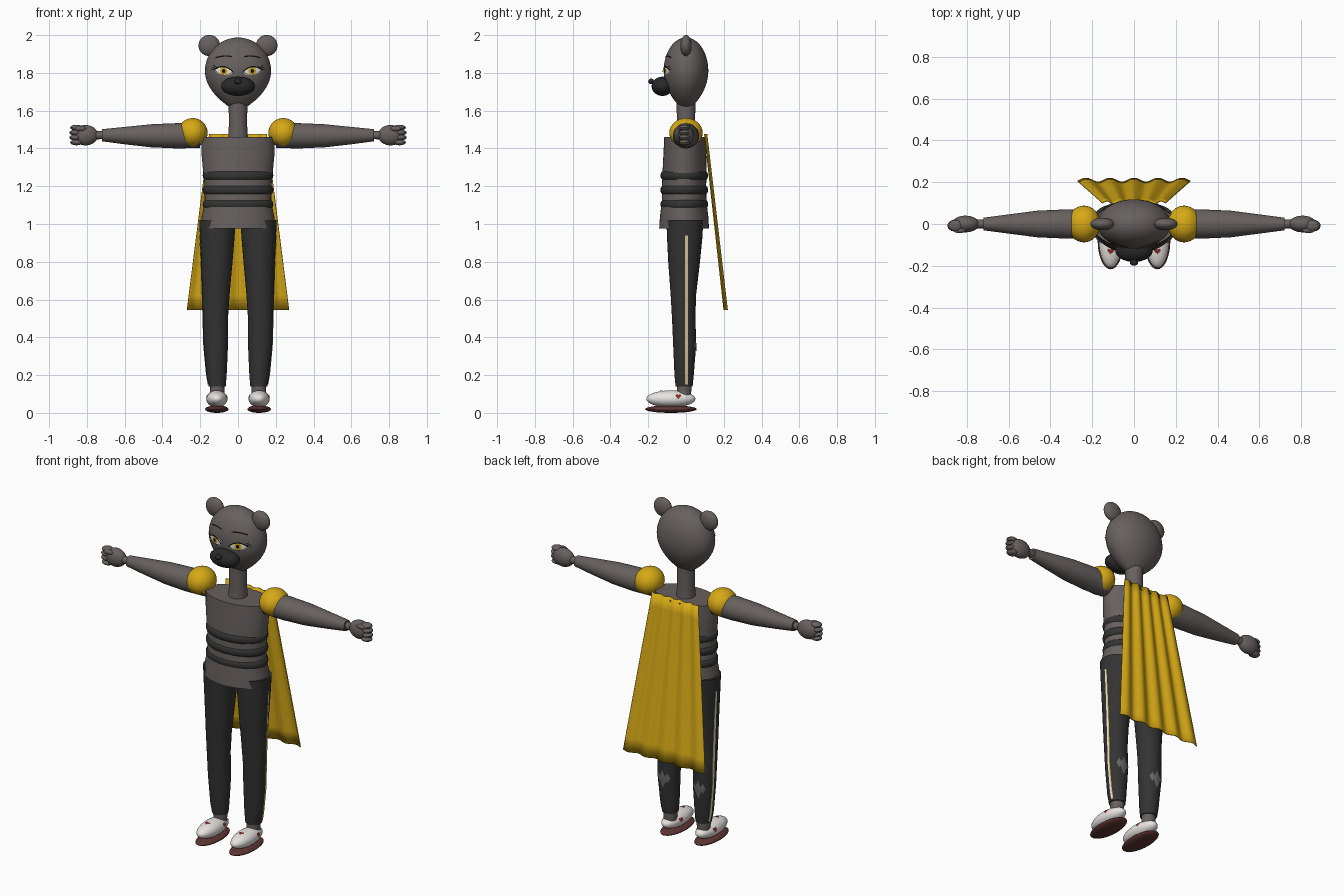
import bpy, bmesh, math
from math import sin, cos, pi
from mathutils import Matrix, Vector
from mathutils.bvhtree import BVHTree

cube = bpy.data.objects.get("Cube")
if cube:
    bpy.data.objects.remove(cube, do_unlink=True)

parts = []


def material(name, r, g, b):
    m = bpy.data.materials.new(name)
    m.use_nodes = True
    m.diffuse_color = (r, g, b, 1)
    bsdf = m.node_tree.nodes["Principled BSDF"]
    bsdf.inputs["Base Color"].default_value = (r, g, b, 1)
    bsdf.inputs["Roughness"].default_value = 0.7
    return m


FUR = material("fur grey", 0.135, 0.118, 0.112)
DARK = material("charcoal cloth", 0.033, 0.033, 0.033)
MUZZLE = material("muzzle black", 0.022, 0.022, 0.022)
GOLD = material("gold", 0.68, 0.40, 0.008)
WHITE = material("white", 0.83, 0.80, 0.78)
SOLE = material("sole maroon", 0.11, 0.035, 0.033)
RED = material("heart red", 0.22, 0.03, 0.025)
BLACK = material("line black", 0.004, 0.004, 0.004)
PATCH = material("patch grey", 0.14, 0.14, 0.14)


def finish(name, bm, mat):
    me = bpy.data.meshes.new(name)
    bm.to_mesh(me)
    bm.free()
    me.materials.append(mat)
    ob = bpy.data.objects.new(name, me)
    bpy.context.collection.objects.link(ob)
    parts.append(ob)
    return ob


def bridge(bm, rows, closed):
    n = len(rows[0])
    for a, b in zip(rows, rows[1:]):
        for i in range(n if closed else n - 1):
            j = (i + 1) % n
            bm.faces.new((a[i], a[j], b[j], b[i]))


def loft(name, rings, mat, along="z", sides=32):
    """Capped elliptical sections: (position, centre a, centre b, radius a, radius b)."""
    bm = bmesh.new()
    rows = []
    for t, ca, cb, ra, rb in rings:
        row = []
        for i in range(sides):
            ang = 2 * pi * i / sides
            a, b = ca + ra * cos(ang), cb + rb * sin(ang)
            row.append(bm.verts.new((a, b, t) if along == "z" else (t, a, b)))
        rows.append(row)
    bridge(bm, rows, True)
    bm.faces.new(rows[0])
    bm.faces.new(rows[-1])
    bmesh.ops.recalc_face_normals(bm, faces=bm.faces)
    return finish(name, bm, mat)


def ball(name, centre, radii, mat, seg=32):
    bm = bmesh.new()
    bmesh.ops.create_uvsphere(bm, u_segments=seg, v_segments=seg // 2, radius=1,
                              matrix=Matrix.Translation(centre) @ Matrix.Diagonal((*radii, 1)))
    return finish(name, bm, mat)


def decal(name, rows, mat, target, direction, lift, closed=False):
    """Thin painted plate: a grid of points dropped onto a target surface."""
    me = target.data
    tree = BVHTree.FromPolygons([v.co for v in me.vertices], [p.vertices[:] for p in me.polygons])
    d = Vector(direction)
    bm = bmesh.new()
    out = []
    for row in rows:
        new = []
        for p in row:
            hit = tree.ray_cast(Vector(p), d)[0]
            if hit is None:
                hit = tree.find_nearest(Vector(p))[0]
            new.append(bm.verts.new(hit - d * lift))
        out.append(new)
    bridge(bm, out, closed)
    if closed:
        bm.faces.new(out[-1])
    bmesh.ops.recalc_face_normals(bm, faces=bm.faces)
    if sum((f.normal.dot(d) for f in bm.faces)) > 0:
        bmesh.ops.reverse_faces(bm, faces=bm.faces)
    return finish(name, bm, mat)


def blob(name, outline, place, mat, target, direction, lift):
    rows = [[place(u * k, v * k) for u, v in outline] for k in (1, 0.7, 0.4, 0.1)]
    return decal(name, rows, mat, target, direction, lift, closed=True)


def stroke(name, path, width, place, mat, target, direction, lift):
    rows = [[place(u, v + w) for u, v in path] for w in (-width / 2, width / 2)]
    return decal(name, rows, mat, target, direction, lift)


def oval(ru, rv, n=20):
    return [(ru * cos(2 * pi * i / n), rv * sin(2 * pi * i / n)) for i in range(n)]


def heart(size, n=20):
    ts = [2 * pi * i / n for i in range(n)]
    return [(size * sin(t) ** 3,
             size * (13 * cos(t) - 5 * cos(2 * t) - 2 * cos(3 * t) - cos(4 * t)) / 16) for t in ts]


# Head: rounded crown, tapered chin
head_rings = []
for i in range(1, 32):
    t = -cos(pi * i / 32)
    if t > 0:
        z, r = 1.81 + 0.177 * t, 0.175 * math.sqrt(1 - t * t)
    else:
        z, r = 1.81 + 0.215 * t, 0.175 * (1 - t * t) ** 0.88
    head_rings.append((z, 0, 0, r, r * 0.675))
head = loft("head", head_rings, FUR, sides=48)
loft("neck", [(1.43, 0, 0, 0.054, 0.054), (1.53, 0, 0, 0.048, 0.048),
              (1.65, 0, 0, 0.05, 0.05)], FUR)
ball("muzzle", (0, -0.125, 1.729), (0.09, 0.057, 0.051), MUZZLE)
ball("nose", (0, -0.185, 1.755), (0.02, 0.015, 0.015), MUZZLE, 16)

# Torso and ribbed bands
loft("torso", [(0.975, 0, -0.01, 0.195, 0.132), (1.04, 0, -0.01, 0.192, 0.128),
               (1.12, 0, -0.01, 0.176, 0.118), (1.2, 0, -0.01, 0.177, 0.117),
               (1.28, 0, -0.008, 0.185, 0.116), (1.38, 0, -0.006, 0.194, 0.113),
               (1.46, 0, -0.005, 0.195, 0.11)], FUR, sides=48)
for k, z in enumerate((1.104, 1.18, 1.256)):
    rings = []
    for i in range(9):
        a = pi * (i / 8 - 0.5)
        rings.append((z + 0.023 * sin(a), 0, -0.009, 0.173 + 0.014 * cos(a), 0.112 + 0.014 * cos(a)))
    loft(f"waist_band_{k + 1}", rings, DARK, sides=48)

# Pleated cape
bm = bmesh.new()
rows = []
for j in range(13):
    v = j / 12
    row = []
    for i in range(81):
        u = i / 40 - 1
        wave = (0.006 + 0.003 * v) * cos(2 * pi * u / 0.426)
        row.append(bm.verts.new((u * (0.152 + 0.118 * v), 0.104 + 0.106 * v + wave, 1.477 - 0.932 * v)))
    rows.append(row)
bridge(bm, rows, False)
bmesh.ops.recalc_face_normals(bm, faces=bm.faces)
cape = finish("cape", bm, GOLD)
solid = cape.modifiers.new("thickness", "SOLIDIFY")
solid.thickness = 0.005
solid.offset = 0

for s, side in ((1, "left"), (-1, "right")):
    # Ear
    ball(f"{side}_ear", (s * 0.152, 0, 1.945), (0.057, 0.03, 0.056), FUR)

    # Eye, brow and lashes
    def face(u, v, cx=0.076, cz=1.81):
        return (s * (cx + u), -0.5, cz + v)

    fwd = (0, 1, 0)
    almond = [(u, v + 0.12 * u) for u, v in oval(0.046, 0.022)]
    blob(f"{side}_eye_white", almond, face, WHITE, head, fwd, 0.002)
    blob(f"{side}_iris", oval(0.02, 0.02), face, GOLD, head, fwd, 0.004)
    blob(f"{side}_pupil", oval(0.009, 0.011), face, BLACK, head, fwd, 0.006)
    lid = [(0.051 * k / 6, 0.023 * (1 - (k / 6) ** 2) + 0.006 * k / 6) for k in range(-6, 7)]
    stroke(f"{side}_upper_lid", lid, 0.007, face, BLACK, head, fwd, 0.007)
    low = [(0.046 * k / 6, -0.021 * (1 - (k / 6) ** 2) + 0.005 * k / 6) for k in range(-6, 7)]
    stroke(f"{side}_lower_lid", low, 0.002, face, BLACK, head, fwd, 0.004)
    brow = [(0.043 * k / 6, 0.073 + 0.006 * (1 - (k / 6) ** 2) - 0.003 * k / 6) for k in range(-6, 7)]
    stroke(f"{side}_brow", brow, 0.007, face, BLACK, head, fwd, 0.005)
    for k in range(3):
        lash = [(0.036 + 0.006 * k, 0.018 - 0.005 * k), (0.056 + 0.005 * k, 0.03 - 0.01 * k)]
        stroke(f"{side}_lash_{k + 1}", lash, 0.004, face, BLACK, head, fwd, 0.009)

    # Shoulder, arm and hand
    ball(f"{side}_shoulder_pad", (s * 0.24, 0, 1.483), (0.079, 0.088, 0.078), GOLD)
    loft(f"{side}_arm", [(s * 0.2, 0, 1.467, 0.066, 0.064), (s * 0.32, 0, 1.467, 0.07, 0.067),
                         (s * 0.46, 0, 1.467, 0.064, 0.061), (s * 0.6, 0, 1.468, 0.046, 0.046),
                         (s * 0.72, 0, 1.47, 0.03, 0.032)], FUR, along="x")
    loft(f"{side}_wrist", [(s * 0.71, 0, 1.47, 0.021, 0.021), (s * 0.78, 0, 1.47, 0.022, 0.022)],
         FUR, along="x")
    ball(f"{side}_palm", (s * 0.807, 0, 1.47), (0.066, 0.04, 0.054), FUR)
    for k in range(4):
        ball(f"{side}_finger_{k + 1}", (s * (0.862 - 0.005 * abs(k - 1.5)), -0.008, 1.51 - 0.026 * k),
             (0.034, 0.028, 0.0155), FUR, 16)
    ball(f"{side}_thumb", (s * 0.835, -0.03, 1.505), (0.03, 0.014, 0.014), FUR, 16)

    # Trouser leg
    leg = loft(f"{side}_trouser_leg",
               [(0.14, s * 0.11, -0.01, 0.045, 0.045), (0.2, s * 0.113, -0.01, 0.053, 0.051),
                (0.36, s * 0.117, -0.007, 0.064, 0.061), (0.5, s * 0.119, -0.012, 0.066, 0.062),
                (0.62, s * 0.117, -0.014, 0.072, 0.067), (0.8, s * 0.112, -0.01, 0.083, 0.084),
                (0.92, s * 0.11, -0.007, 0.091, 0.093), (1.02, s * 0.109, -0.006, 0.096, 0.098)], DARK)

    # Side stripe: white over gold piping
    for nm, half, mat, lift in (("gold_piping", 0.007, GOLD, 0.002), ("white_stripe", 0.005, WHITE, 0.004)):
        rows = [[(s * 0.5, 0.003 + w, 0.15 + 0.79 * k / 24) for k in range(25)] for w in (-half, half)]
        decal(f"{side}_{nm}", rows, mat, leg, (-s, 0, 0), lift)

    # Diamond patches on the calf
    for k, (dx, dz, w, h) in enumerate(((0, 0, 0.024, 0.055), (0.028, 0.01, 0.014, 0.03),
                                        (-0.028, 0.01, 0.014, 0.03))):
        diamond = [(w, 0), (w / 2, h / 2), (0, h), (-w / 2, h / 2),
                   (-w, 0), (-w / 2, -h / 2), (0, -h), (w / 2, -h / 2)]
        blob(f"{side}_calf_patch_{k + 1}", diamond,
             lambda u, v: (s * 0.117 + dx + u, 0.5, 0.35 + dz + v), PATCH, leg, (0, -1, 0), 0.003)

    # Ankle, shoe and sole
    loft(f"{side}_ankle", [(0.09, s * 0.11, -0.01, 0.037, 0.037),
                           (0.15, s * 0.11, -0.01, 0.039, 0.039)], FUR)
    shoe = ball(f"{side}_shoe", (s * 0.112, -0.08, 0.074), (0.056, 0.13, 0.045), WHITE)
    ball(f"{side}_sole", (s * 0.112, -0.08, 0.02), (0.062, 0.137, 0.02), SOLE)
    blob(f"{side}_toe_heart", heart(0.016), lambda u, v: (s * 0.112 + u, -0.13 + v, 0.4),
         RED, shoe, (0, 0, -1), 0.003)
    for k in (1, -1):
        blob(f"{side}_{'outer' if k * s > 0 else 'inner'}_heart", heart(0.015),
             lambda u, v: (s * 0.112 + k * 0.2, -0.04 + u, 0.088 + v), RED, shoe, (-k, 0, 0), 0.003)

# Smooth shading with crisp rims
bpy.ops.object.select_all(action="DESELECT")
for ob in parts:
    ob.select_set(True)
bpy.context.view_layer.objects.active = parts[0]
bpy.ops.object.shade_smooth_by_angle(angle=math.radians(40))
